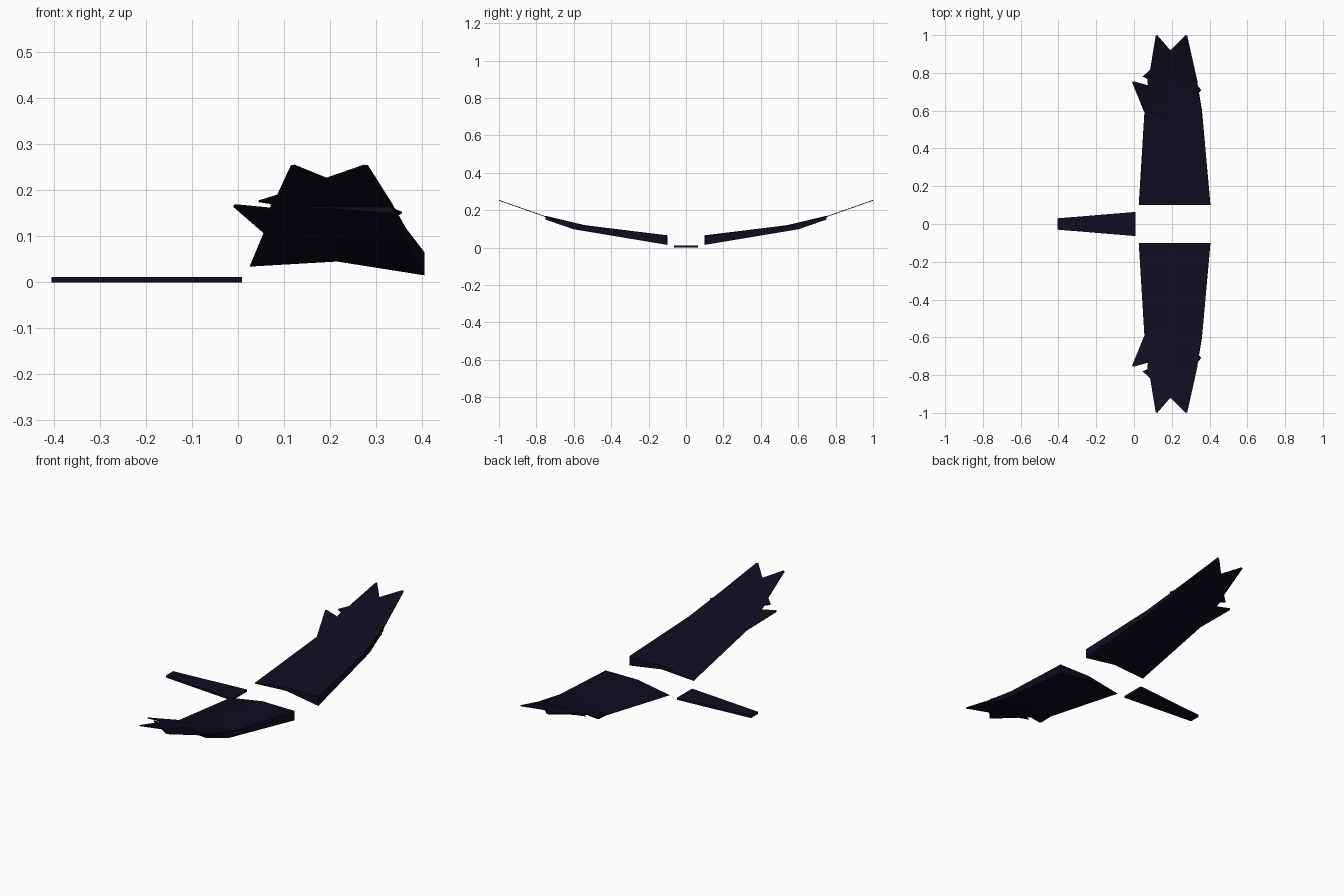
import bpy
import bmesh

cube = bpy.data.objects.get("Cube")
if cube:
    bpy.data.objects.remove(cube, do_unlink=True)

navy = bpy.data.materials.new("midnight navy")
navy.use_nodes = True
colour = (0.004, 0.004, 0.014, 1)
navy.diffuse_color = colour
navy.node_tree.nodes["Principled BSDF"].inputs["Base Color"].default_value = colour


def loft(name, rings, mirrored=False):
    """Skin matching rings of points and cap both ends."""
    bm = bmesh.new()
    loops = [[bm.verts.new(p) for p in ring] for ring in rings]
    n = len(loops[0])
    for a, b in zip(loops, loops[1:]):
        for i in range(n):
            j = (i + 1) % n
            bm.faces.new((a[i], a[j], b[j], b[i]))
    bm.faces.new(loops[0])
    bm.faces.new(loops[-1])
    bmesh.ops.recalc_face_normals(bm, faces=bm.faces)
    mesh = bpy.data.meshes.new(name)
    bm.to_mesh(mesh)
    bm.free()
    mesh.materials.append(navy)
    obj = bpy.data.objects.new(name, mesh)
    bpy.context.collection.objects.link(obj)
    if mirrored:
        mod = obj.modifiers.new("Mirror", "MIRROR")
        mod.use_axis = (False, True, False)
        mod.use_mirror_merge = False
    return obj


def feather(name, outline):
    """Thin plate lying on the rising plane of the wing tip."""
    def layer(dz):
        return [(x, y, 0.109 + (y - 0.59) * 0.352 + dz) for x, y in outline]
    return loft(name, [layer(-0.002), layer(0.002)], mirrored=True)


# Wing panels: trailing edge, lower middle, lower and upper leading edge, upper middle
root = [(0.025, 0.1, 0.034), (0.215, 0.1, 0.045), (0.405, 0.1, 0.015),
        (0.405, 0.1, 0.065), (0.215, 0.1, 0.066)]
bend = [(0.055, 0.59, 0.106), (0.21, 0.6, 0.108), (0.36, 0.6, 0.098),
        (0.365, 0.54, 0.117), (0.21, 0.54, 0.12)]
end = [(0.075, 0.75, 0.162), (0.2, 0.75, 0.16), (0.335, 0.75, 0.15),
       (0.335, 0.75, 0.17), (0.2, 0.75, 0.17)]
loft("wings", [root, bend, end], mirrored=True)

# Wing tip feathers
feather("tip_feathers", [(0.085, 0.7), (0.085, 0.815), (0.115, 0.997), (0.123, 1.0),
                         (0.192, 0.92), (0.273, 1.0), (0.282, 0.997),
                         (0.337, 0.75), (0.33, 0.7)])
feather("trailing_feather", [(0.055, 0.59), (-0.01, 0.75), (-0.005, 0.756),
                             (0.09, 0.73), (0.15, 0.62)])
feather("rear_barb", [(0.07, 0.74), (0.072, 0.768), (0.045, 0.78),
                      (0.09, 0.82), (0.12, 0.74)])
feather("leading_barb", [(0.32, 0.68), (0.338, 0.685), (0.356, 0.71),
                         (0.325, 0.745), (0.3, 0.72)])

# Tapered tail plate
loft("tail", [[(x, -w, 0), (x, w, 0), (x, w, 0.011), (x, -w, 0.011)]
              for x, w in ((-0.405, 0.03), (0.009, 0.064))])
